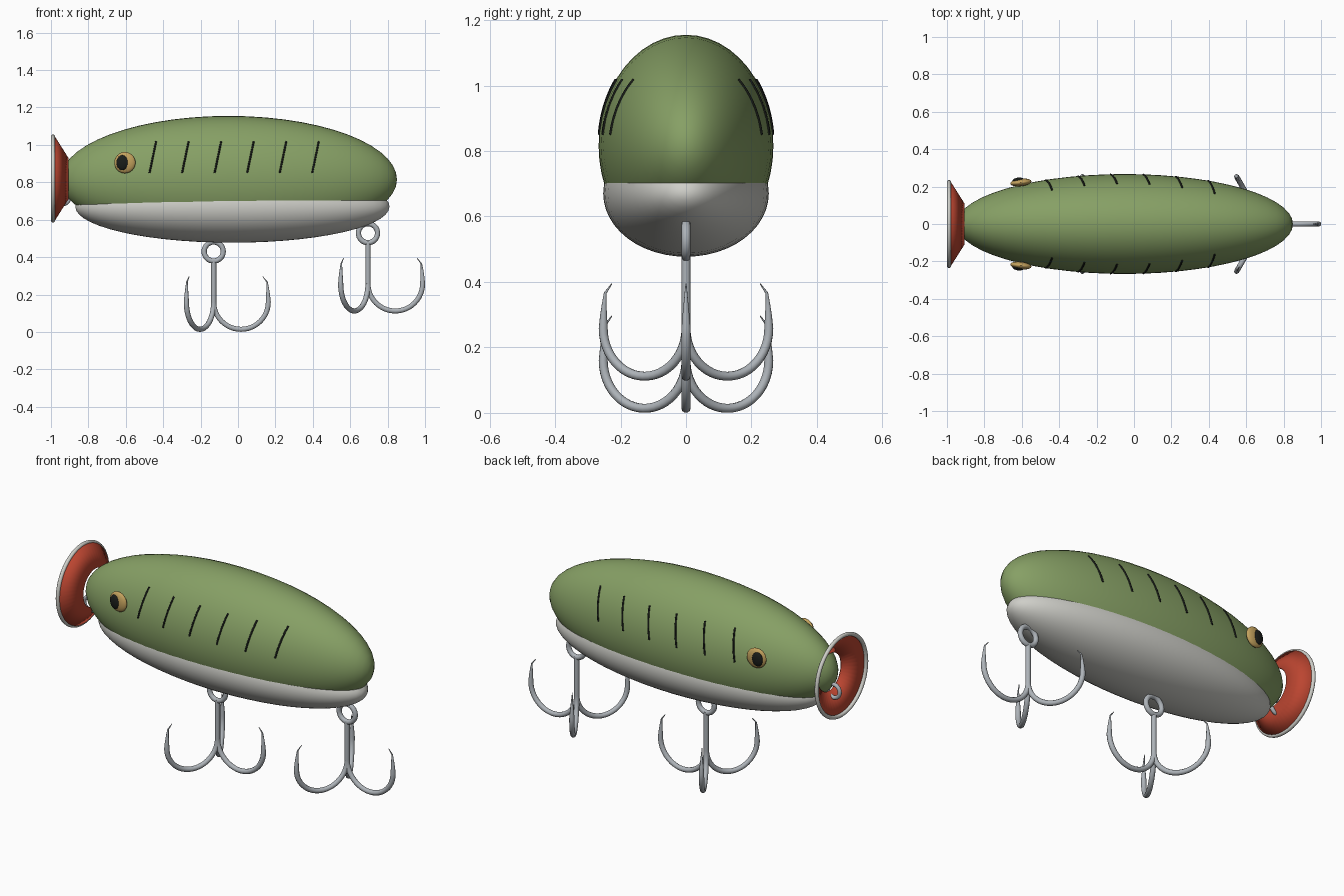
import bpy, bmesh
from math import sin, cos, pi, sqrt, radians
from mathutils import Matrix, Vector

if "Cube" in bpy.data.objects:
    bpy.data.objects.remove(bpy.data.objects["Cube"])


def material(name, rgb):
    m = bpy.data.materials.new(name)
    m.diffuse_color = (*rgb, 1)
    m.use_nodes = True
    m.node_tree.nodes["Principled BSDF"].inputs["Base Color"].default_value = m.diffuse_color
    return m


GREEN = material("green_paint", (0.24, 0.35, 0.13))
WHITE = material("belly_white", (0.62, 0.62, 0.58))
RED = material("red_paint", (0.50, 0.06, 0.03))
GOLD = material("gold", (0.55, 0.36, 0.11))
BLACK = material("black", (0.01, 0.012, 0.01))
METAL = material("metal", (0.42, 0.45, 0.48))


def finish(ob, name, mat):
    ob.name = name
    ob.data.materials.append(mat)
    return ob


def mesh_object(bm, name, mat):
    bmesh.ops.recalc_face_normals(bm, faces=bm.faces)
    me = bpy.data.meshes.new(name)
    bm.to_mesh(me)
    bm.free()
    ob = bpy.data.objects.new(name, me)
    bpy.context.collection.objects.link(ob)
    finish(ob, name, mat)
    bpy.ops.object.select_all(action='DESELECT')
    bpy.context.view_layer.objects.active = ob
    ob.select_set(True)
    bpy.ops.object.shade_smooth_by_angle(angle=radians(40))
    return ob


def ellipsoid_bm(center, radii, u=48, v=28):
    # Poles lie along the x axis
    bm = bmesh.new()
    bmesh.ops.create_uvsphere(bm, u_segments=u, v_segments=v, radius=1)
    bm.transform(Matrix.Translation(center) @ Matrix.Diagonal((*radii, 1))
                 @ Matrix.Rotation(pi / 2, 4, 'Y'))
    return bm


def ring(name, loc, rot, major, minor, mat, seg=32):
    bpy.ops.mesh.primitive_torus_add(location=loc, rotation=rot, major_radius=major,
                                     minor_radius=minor, major_segments=seg, minor_segments=12)
    ob = finish(bpy.context.object, name, mat)
    bpy.ops.object.shade_smooth()
    return ob


def tube(name, pts, radius, mat):
    # pts: (position, relative thickness)
    cu = bpy.data.curves.new(name, 'CURVE')
    cu.dimensions = '3D'
    cu.bevel_depth = radius
    cu.bevel_resolution = 3
    cu.use_fill_caps = True
    sp = cu.splines.new('POLY')
    sp.points.add(len(pts) - 1)
    for p, (co, r) in zip(sp.points, pts):
        p.co = (*co, 1)
        p.radius = r
    sp.use_smooth = True
    ob = bpy.data.objects.new(name, cu)
    bpy.context.collection.objects.link(ob)
    return finish(ob, name, mat)


# Green body
CX, CZ, RY, RZ = -0.05, 0.815, 0.267, 0.34
bm = ellipsoid_bm((CX, 0, CZ), (0.9, RY, RZ))
for v in bm.verts:
    if v.co.z < CZ:
        v.co.z = CZ + (v.co.z - CZ) * 0.33 / RZ
mesh_object(bm, "body", GREEN)

# White belly, cut flat along its top
bm = ellipsoid_bm((-0.03, 0, 0.67), (0.84, 0.253, 0.193))
cut = bmesh.ops.bisect_plane(bm, geom=bm.verts[:] + bm.edges[:] + bm.faces[:],
                             plane_co=(0, 0, 0.703), plane_no=(0, 0, 1), clear_outer=True)
bmesh.ops.contextual_create(bm, geom=[e for e in cut["geom_cut"]
                                      if isinstance(e, bmesh.types.BMEdge)])
mesh_object(bm, "belly", WHITE)

# Flared mouth cup with a rim, and the line tie in front of the nose
bm = bmesh.new()
bmesh.ops.create_cone(bm, cap_ends=False, segments=48, radius1=0.108, radius2=0.227, depth=0.075)
bm.transform(Matrix.Translation((-0.9475, 0, 0.82)) @ Matrix.Rotation(-pi / 2, 4, 'Y'))
cup = mesh_object(bm, "mouth_cup", RED)
solid = cup.modifiers.new("thickness", 'SOLIDIFY')
solid.thickness = 0.008
solid.offset = 0
ring("cup_rim", (-0.989, 0, 0.82), (0, pi / 2, 0), 0.225, 0.011, WHITE, 48)
ring("line_tie", (-0.94, 0, 0.72), (pi / 2, 0, 0), 0.038, 0.011, METAL)

# Eyes and side stripes, both sides
for side, s in (("right", -1), ("left", 1)):
    tilt = Matrix.Rotation(s * 0.12, 4, 'Z')
    for part, co, rad, mat in (("eye", (-0.605, s * 0.222, 0.905), (0.057, 0.02, 0.057), GOLD),
                               ("pupil", (-0.619, s * 0.235, 0.905), (0.031, 0.013, 0.04), BLACK)):
        bm = ellipsoid_bm((0, 0, 0), rad, 24, 16)
        bm.transform(Matrix.Translation(co) @ tilt)
        mesh_object(bm, f"{side}_{part}", mat)
    for i in range(6):
        pts = []
        for k in range(11):
            t = k / 10
            x, z = -0.473 + 0.174 * i + 0.035 * t, 0.85 + 0.168 * t
            y = RY * sqrt(1 - ((x - CX) / 0.9) ** 2 - ((z - CZ) / RZ) ** 2)
            pts.append(((x, s * y, z), 1))
        tube(f"{side}_stripe_{i + 1}", pts, 0.005, BLACK)


# Treble hooks: ring, shank and three barbed bends
def treble(name, x, dz):
    ring(f"{name}_ring", (x, 0, 0.43 + dz), (pi / 2, 0, 0), 0.051, 0.014, METAL)
    tube(f"{name}_shank", [((x, 0, 0.385 + dz), 1), ((x, 0, 0.14 + dz), 1)], 0.014, METAL)
    bend = [(0.146 - 0.146 * cos(a), 0.16 - 0.146 * sin(a), 1)
            for a in (pi * k / 24 for k in range(25))]
    bend += [(0.291, 0.195, 0.8), (0.289, 0.23, 0.55), (0.285, 0.268, 0.3), (0.262, 0.296, 0.12)]
    for n in range(3):
        a = n * 2 * pi / 3
        pts = [((x + r * cos(a), r * sin(a), z + dz), w) for r, z, w in bend]
        tube(f"{name}_bend_{n + 1}", pts, 0.014, METAL)


treble("belly_hook", -0.13, 0)
treble("tail_hook", 0.695, 0.098)
